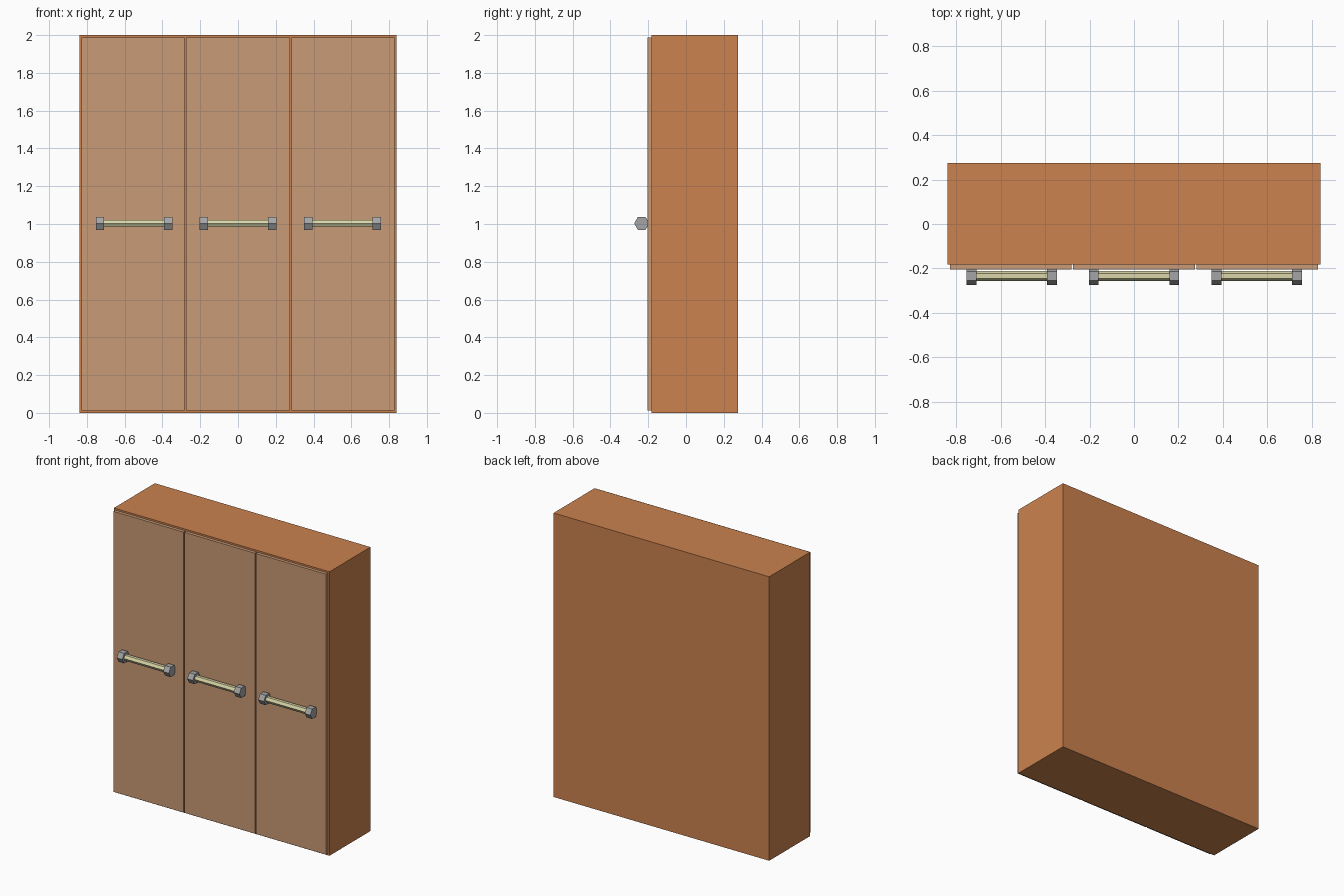
import bpy, bmesh, math
from mathutils import Matrix

if "Cube" in bpy.data.objects:
    bpy.data.objects.remove(bpy.data.objects["Cube"])


def material(name, rgb):
    def lin(c):
        c /= 255
        return c / 12.92 if c <= 0.04045 else ((c + 0.055) / 1.055) ** 2.4
    m = bpy.data.materials.new(name)
    m.diffuse_color = (*[lin(c) for c in rgb], 1)
    m.use_nodes = True
    m.node_tree.nodes["Principled BSDF"].inputs["Base Color"].default_value = m.diffuse_color
    return m


WOOD = material("orange wood", (203, 130, 78))
DOOR = material("pale wood", (202, 155, 118))
METAL = material("grey metal", (165, 165, 167))
CREAM = material("cream", (218, 214, 168))


def finish(bm, name, mat):
    mesh = bpy.data.meshes.new(name)
    bm.to_mesh(mesh)
    bm.free()
    mesh.materials.append(mat)
    obj = bpy.data.objects.new(name, mesh)
    bpy.context.collection.objects.link(obj)
    return obj


def box(name, lo, hi, mat):
    bm = bmesh.new()
    size = [b - a for a, b in zip(lo, hi)]
    mid = [(a + b) / 2 for a, b in zip(lo, hi)]
    bmesh.ops.create_cube(bm, size=1, matrix=Matrix.Translation(mid) @ Matrix.Diagonal((*size, 1)))
    return finish(bm, name, mat)


def hex_rod(name, x0, x1, radius, mat, y=-0.2345, z=1.003):
    # six-sided rod along x, with a corner pointing to the front
    bm = bmesh.new()
    ring = [bm.verts.new((x0, y - radius * math.cos(k * math.pi / 3),
                          z + radius * math.sin(k * math.pi / 3))) for k in range(6)]
    face = bm.faces.new(ring)
    ext = bmesh.ops.extrude_face_region(bm, geom=[face])["geom"]
    bmesh.ops.translate(bm, verts=[v for v in ext if isinstance(v, bmesh.types.BMVert)],
                        vec=(x1 - x0, 0, 0))
    bmesh.ops.recalc_face_normals(bm, faces=bm.faces)
    return finish(bm, name, mat)


# Cabinet body
box("cabinet_body", (-0.84, -0.182, 0), (0.84, 0.274, 2), WOOD)

# Three doors, each with a horizontal handle
doors = [("left", -0.828, -0.282, -0.55), ("middle", -0.275, 0.275, 0), ("right", 0.282, 0.828, 0.553)]
for side, x0, x1, cx in doors:
    box(side + "_door", (x0, -0.204, 0.013), (x1, -0.182, 1.988), DOOR)
    hex_rod(side + "_handle_bar", cx - 0.165, cx + 0.165, 0.022, CREAM)
    for end, s in (("left", -1), ("right", 1)):
        hex_rod(f"{side}_handle_{end}_cap", cx + s * 0.159, cx + s * 0.203, 0.04, METAL)
